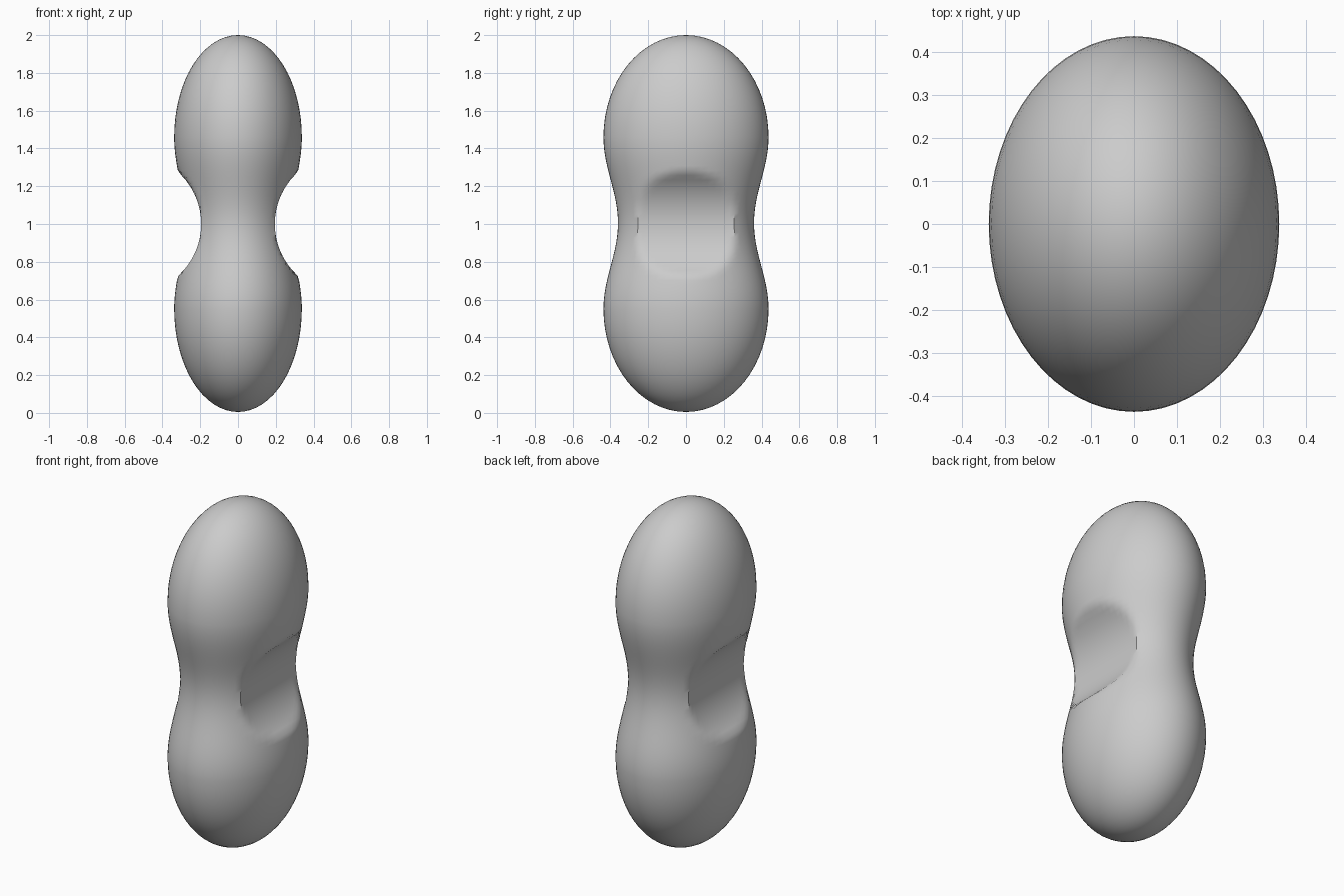
import bpy, bmesh, math

if "Cube" in bpy.data.objects:
    bpy.data.objects.remove(bpy.data.objects["Cube"])

SEGMENTS, DEPTH, WIDTH = 64, 0.437, 0.338
LOW, HIGH = 0.55, 1.46          # heights of the two widest rings
CUT_R, CUT_X, CUT_Z = 0.37, 0.565, 1.0


def profile():
    """Half outline (radius factor, height): rounded ends joined by a soft waist."""
    pts = []
    for i in range(1, 17):
        a = math.pi / 2 * i / 16
        pts.append((math.sin(a), LOW - (LOW - 0.005) * math.cos(a)))
    for i in range(1, 36):
        t = i / 36
        pts.append((1 - 0.088 * (1 - math.cos(2 * math.pi * t)), LOW + (HIGH - LOW) * t))
    for i in range(16):
        a = math.pi / 2 * i / 16
        pts.append((math.cos(a), HIGH + (2 - HIGH) * math.sin(a)))
    return pts


def scooped(x, z):
    """Limit x to the rounded scoop that hollows each side of the waist."""
    d = CUT_R ** 2 - (z - CUT_Z) ** 2
    if d > 0:
        limit = CUT_X - math.sqrt(d)
        x = max(-limit, min(limit, x))
    return x


# Body: oval rings with a scoop in the left and right sides
bm = bmesh.new()
rings = []
for r, z in profile():
    ring = []
    for k in range(SEGMENTS):
        a = 2 * math.pi * k / SEGMENTS
        x = scooped(WIDTH * r * math.cos(a), z)
        ring.append(bm.verts.new((x, DEPTH * r * math.sin(a), z)))
    rings.append(ring)
for lower, upper in zip(rings, rings[1:]):
    for k in range(SEGMENTS):
        n = (k + 1) % SEGMENTS
        bm.faces.new((lower[k], lower[n], upper[n], upper[k]))

# Closed ends
for ring, z in ((rings[0], 0.005), (rings[-1], 2.0)):
    tip = bm.verts.new((0, 0, z))
    for k in range(SEGMENTS):
        bm.faces.new((ring[k], ring[(k + 1) % SEGMENTS], tip))
bmesh.ops.recalc_face_normals(bm, faces=bm.faces)

mesh = bpy.data.meshes.new("shell_body")
bm.to_mesh(mesh)
bm.free()
body = bpy.data.objects.new("shell_body", mesh)
bpy.context.collection.objects.link(body)

grey = bpy.data.materials.new("light grey")
grey.diffuse_color = (0.6, 0.6, 0.6, 1)
grey.use_nodes = True
grey.node_tree.nodes["Principled BSDF"].inputs["Base Color"].default_value = grey.diffuse_color
mesh.materials.append(grey)

bpy.context.view_layer.objects.active = body
body.select_set(True)
bpy.ops.object.shade_smooth_by_angle(angle=math.radians(35))
